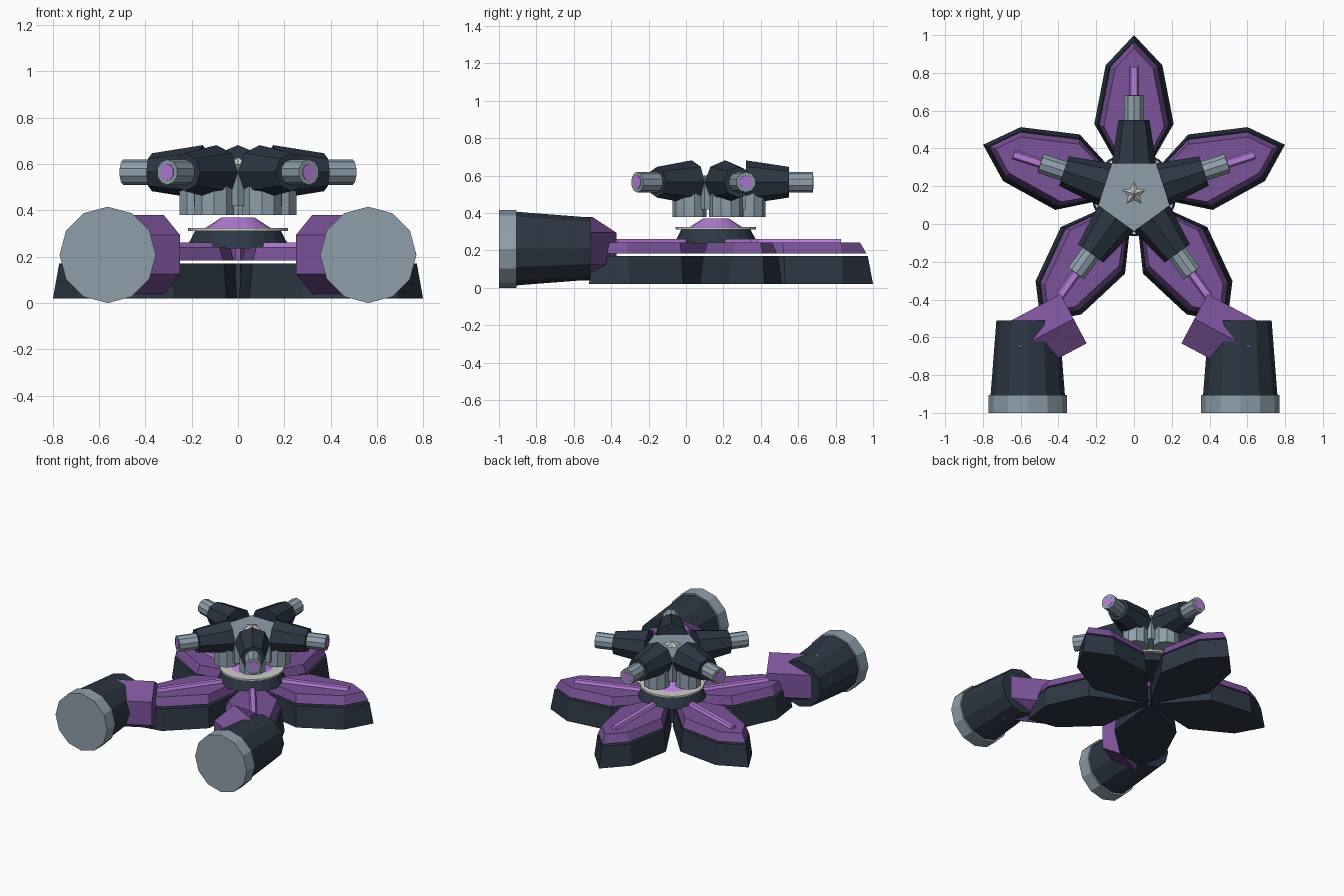
import bpy, bmesh, math
from mathutils import Vector, Matrix

if "Cube" in bpy.data.objects:
    bpy.data.objects.remove(bpy.data.objects["Cube"])

CY = 0.16                      # y of the flower centre
HUB = Vector((0, CY, 0))


def material(name, rgb):
    def lin(c):
        c /= 255
        return c / 12.92 if c <= 0.04045 else ((c + 0.055) / 1.055) ** 2.4
    m = bpy.data.materials.new(name)
    m.diffuse_color = (*[lin(c) for c in rgb], 1)
    m.use_nodes = True
    m.node_tree.nodes["Principled BSDF"].inputs["Base Color"].default_value = m.diffuse_color
    return m


DARK = material("dark slate", (44, 54, 67))
PURPLE = material("purple", (123, 83, 153))
LILAC = material("lilac", (182, 125, 218))
GREY = material("steel grey", (142, 159, 171))
PALE = material("pale grey", (205, 208, 205))


def loft(name, rings, mat):
    """Skin equal-length loops of points and cap both ends."""
    bm = bmesh.new()
    loops = [[bm.verts.new(p) for p in ring] for ring in rings]
    n = len(loops[0])
    for a, b in zip(loops, loops[1:]):
        for i in range(n):
            j = (i + 1) % n
            bm.faces.new((a[i], a[j], b[j], b[i]))
    bm.faces.new(loops[0])
    bm.faces.new(loops[-1])
    bmesh.ops.recalc_face_normals(bm, faces=bm.faces)
    me = bpy.data.meshes.new(name)
    bm.to_mesh(me)
    bm.free()
    me.materials.append(mat)
    ob = bpy.data.objects.new(name, me)
    bpy.context.collection.objects.link(ob)
    return ob


def tube(name, p0, p1, r0, r1, sides, mat):
    """Faceted tapered cylinder with a corner pointing up."""
    p0, p1 = Vector(p0), Vector(p1)
    d = (p1 - p0).normalized()
    up = Vector((0, 0, 1)) if abs(d.z) < 0.9 else Vector((0, 1, 0))
    side = d.cross(up)

    def ring(p, r):
        angs = [2 * math.pi * i / sides for i in range(sides)]
        return [p + r * (math.cos(a) * up + math.sin(a) * side) for a in angs]
    return loft(name, [ring(p0, r0), ring(p1, r1)], mat)


HALF = [(0.02, 0.01), (0.37, 0.21), (0.68, 0.15), (0.84, 0.0)]


def petal_ring(inset, z):
    """Petal outline pulled inwards by an approximate inset."""
    pts = [(0.02 + inset, 0.01)]
    for r, w in HALF[1:3]:
        pts.append((r - inset * 0.3, w - inset))
    left = [(-w, r, z) for r, w in reversed(pts)]
    return [(w, r, z) for r, w in pts] + [(0, 0.84 - inset * 1.4, z)] + left


def box_ring(w, r0, r1, z):
    return [(-w, r0, z), (w, r0, z), (w, r1, z), (-w, r1, z)]


# Five repeated petals and turret arms around the centre
for k in range(5):
    turn = Matrix.Translation(HUB) @ Matrix.Rotation(math.radians(72 * k), 4, 'Z')
    n = f"_{k + 1}"
    parts = [
        loft("petal_base" + n, [petal_ring(0, 0.02), petal_ring(0.02, 0.17)], DARK),
        loft("petal_panel" + n, [petal_ring(0.025, 0.183), petal_ring(0.05, 0.243)], PURPLE),
        loft("petal_strip" + n, [box_ring(0.025, 0.1, 0.67, 0.24),
                                 box_ring(0.015, 0.1, 0.67, 0.262)], LILAC),
        tube("arm_support" + n, (0, 0.175, 0.38), (0, 0.175, 0.52), 0.09, 0.09, 10, GREY),
        tube("turret_arm" + n, (0, 0.16, 0.565), (0, 0.39, 0.565), 0.117, 0.082, 8, DARK),
        tube("nozzle" + n, (0, 0.37, 0.565), (0, 0.52, 0.565), 0.055, 0.055, 10, GREY),
        tube("nozzle_light" + n, (0, 0.519, 0.565), (0, 0.523, 0.565), 0.036, 0.036, 10, LILAC),
    ]
    for ob in parts:
        ob.matrix_world = turn

# Central stack: collar, rim and glowing core
for name, z0, z1, r0, r1, mat in (
        ("collar", 0.235, 0.312, 0.225, 0.185, DARK),
        ("collar_rim", 0.312, 0.325, 0.215, 0.215, PALE),
        ("core", 0.325, 0.37, 0.14, 0.07, LILAC)):
    tube(name, (0, CY, z0), (0, CY, z1), r0, r1, 20, mat)

# Pentagon hub, corners between the arms
hub = [HUB + Vector((math.sin(a), math.cos(a), 0)) * 0.2
       for a in [math.radians(36 + 72 * i) for i in range(5)]]
loft("hub", [[p + Vector((0, 0, z)) for p in hub] for z in (0.42, 0.6)], GREY)

# Faceted star ornament on the hub
star = []
for i in range(10):
    r, a = (0.065, 0.032)[i % 2], math.radians(36 * i)
    star.append((r * math.sin(a), CY + r * math.cos(a), 0.599))
tip = [(x * 0.04, CY + (y - CY) * 0.04, 0.63) for x, y, z in star]
loft("hub_star", [star, tip], PALE)

# Two thrusters and their hexagonal elbows
for s, side in ((-1, "left"), (1, "right")):
    x = 0.5625 * s
    tube("thruster_body_" + side, (x, -0.51, 0.21), (x, -0.91, 0.21), 0.166, 0.197, 12, DARK)
    tube("thruster_cap_" + side, (x, -0.905, 0.208), (x, -1.0, 0.208), 0.208, 0.208, 12, GREY)
    tube("elbow_" + side, (0.32 * s, -0.502, 0.21), (0.608 * s, -0.655, 0.21),
         0.17, 0.17, 6, PURPLE)
